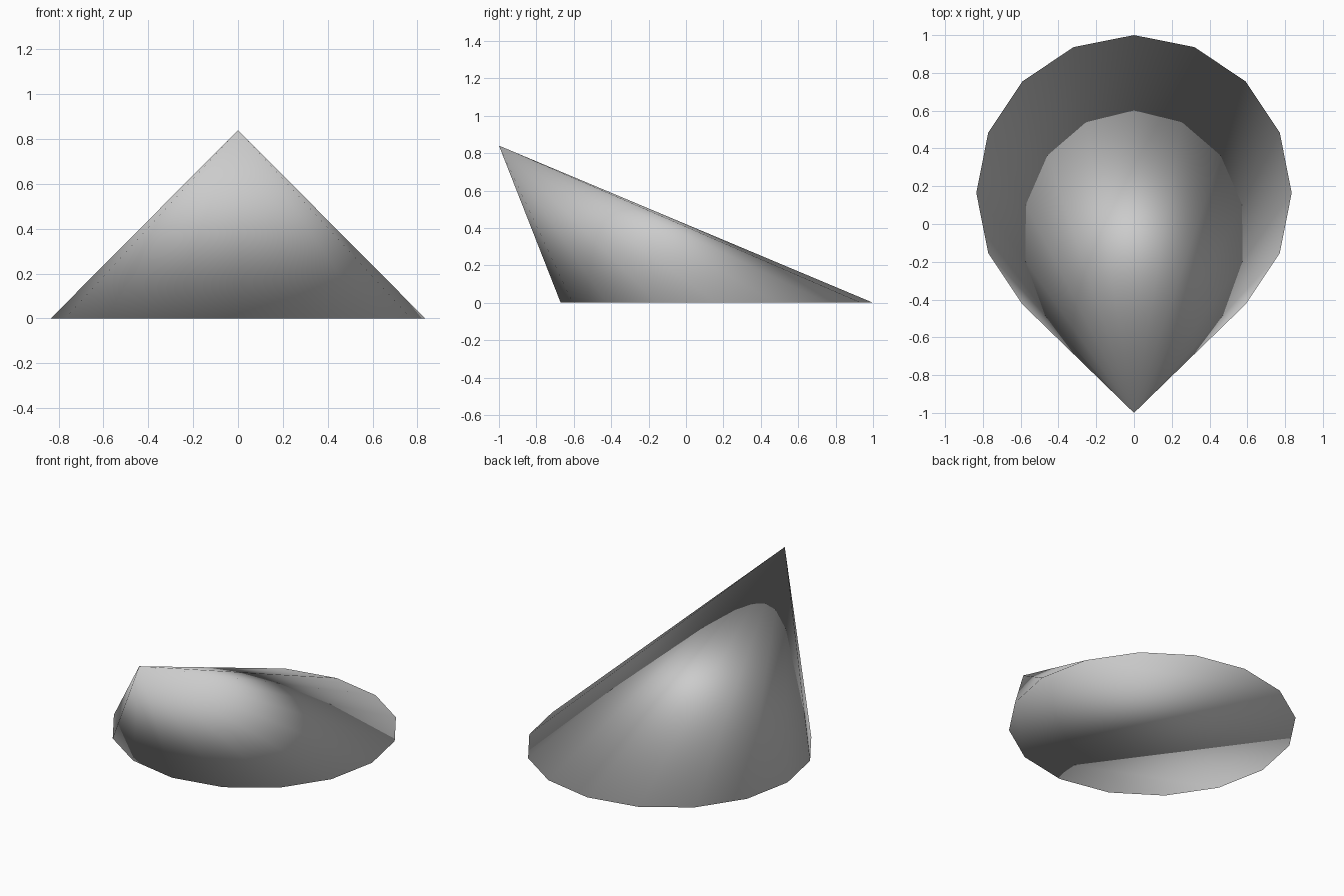
import bpy

if "Cube" in bpy.data.objects:
    bpy.data.objects.remove(bpy.data.objects["Cube"])

RADIUS, HEIGHT, CENTRE_Y = 0.835, 0.84, 0.165

# slanted cone: 16-sided base, tip leaning to the front
bpy.ops.mesh.primitive_cone_add(vertices=16, radius1=RADIUS, radius2=0, depth=HEIGHT,
                                end_fill_type='NGON', location=(0, 0, 0))
cone = bpy.context.object
cone.name = "slanted_cone"
for v in cone.data.vertices:
    if v.co.z > 0:
        v.co = (0, -1, HEIGHT)
    else:
        v.co.y += CENTRE_Y
        v.co.z = 0

# smooth over every edge, base rim included
bpy.ops.object.shade_smooth()
